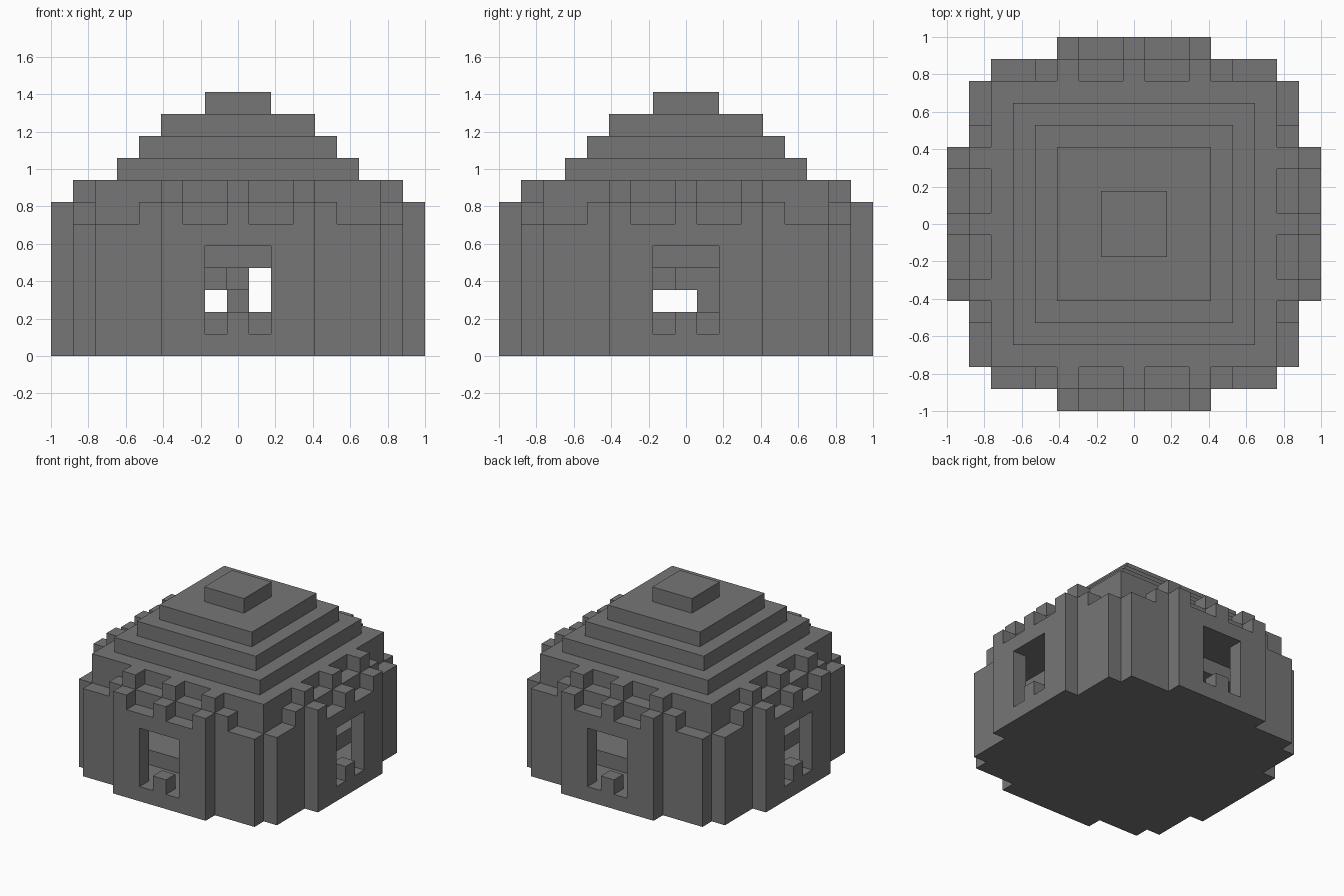
import bpy
import bmesh
from mathutils import Matrix, Vector
from math import pi

cube = bpy.data.objects.get("Cube")
if cube:
    bpy.data.objects.remove(cube, do_unlink=True)

U = 2 / 17  # one block

stone = bpy.data.materials.new("grey_stone")
stone.use_nodes = True
GREY = (0.18, 0.18, 0.18, 1)
stone.diffuse_color = GREY
stone.node_tree.nodes["Principled BSDF"].inputs["Base Color"].default_value = GREY


def build(name, boxes, sides=1):
    """Join boxes (x0, x1, y0, y1, z0, z1 in blocks), repeated around the centre."""
    bm = bmesh.new()
    for turn in range(sides):
        rot = Matrix.Rotation(turn * pi / 2, 4, 'Z')
        for x0, x1, y0, y1, z0, z1 in boxes:
            mid = Vector((x0 + x1, y0 + y1, z0 + z1)) * U / 2
            size = Matrix.Diagonal(((x1 - x0) * U, (y1 - y0) * U, (z1 - z0) * U, 1))
            bmesh.ops.create_cube(bm, size=1, matrix=rot @ Matrix.Translation(mid) @ size)
    mesh = bpy.data.meshes.new(name)
    bm.to_mesh(mesh)
    bm.free()
    mesh.materials.append(stone)
    obj = bpy.data.objects.new(name, mesh)
    bpy.context.collection.objects.link(obj)
    return obj


def slab(half, z0, z1):
    return (-half, half, -half, half, z0, z1)


def block(i, j, z0, z1):
    return (i - .5, i + .5, j - .5, j + .5, z0, z1)


# Floor with its stepped outline
build("floor_core", [slab(6.5, 0, 1)])
build("floor_edges", [(-6.5, 6.5, -7.5, -6.5, 0, 1), (-3.5, 3.5, -8.5, -7.5, 0, 1)], 4)

# Four projecting walls with windows
build("window_walls", [
    (-3.5, -1.5, -8.5, -7.5, 1, 6),
    (1.5, 3.5, -8.5, -7.5, 1, 6),
    (-1.5, 1.5, -8.5, -7.5, 5, 6),
    block(0, -8, 1, 2),
], 4)

# Recessed walls beside them, and the corner posts
build("side_walls", [(-6.5, -3.5, -7.5, -6.5, 1, 5), (3.5, 6.5, -7.5, -6.5, 1, 5)], 4)
build("corner_posts", [block(6, -6, 1, 5)], 4)

# Wall heads and battlements
build("wall_heads", [(-6.5, 6.5, -7.5, -6.5, 5, 6), (-4.5, 4.5, -7.5, -6.5, 6, 7)], 4)
build("battlements", [block(i, -8, 6, 7) for i in (-3, 0, 3)], 4)
build("roof_tabs", [block(i, -7, 7, 8) for i in (-3, 0, 3)], 4)

# Stepped roof
build("roof_base", [slab(6.5, 5, 8)])
for n, half in enumerate((5.5, 4.5, 3.5, 1.5)):
    build(f"roof_step_{n + 1}", [slab(half, 8 + n, 9 + n)])

# Interior
build("inner_ledge", [slab(5.5, 1, 2)])
build("inner_ceiling", [slab(5.5, 4, 5)])
build("inner_blocks", [block(0, 1, 2, 4), block(0, 0, 3, 4), block(-1, -1, 3, 4)])
